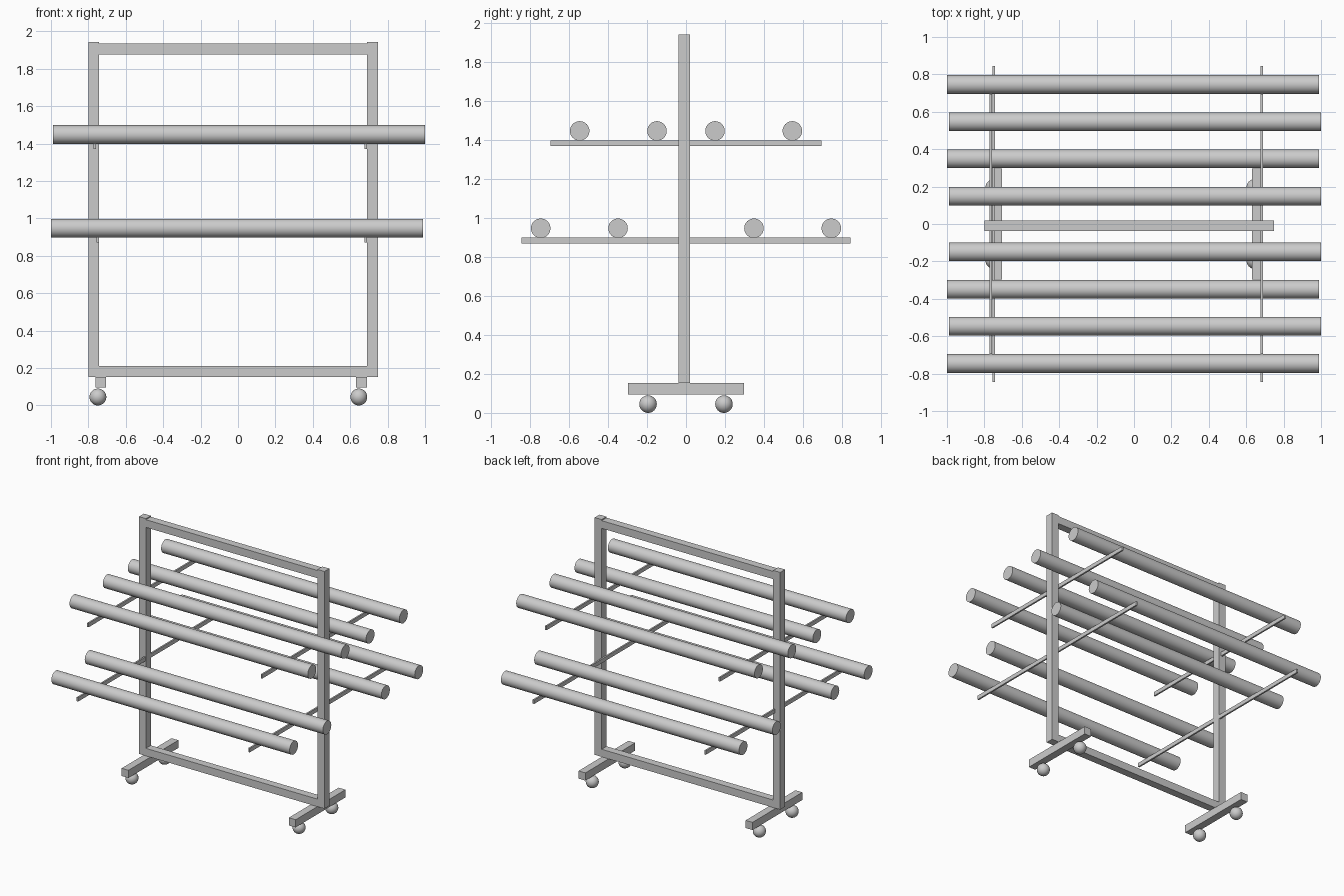
import bpy
import math

cube = bpy.data.objects.get("Cube")
if cube:
    bpy.data.objects.remove(cube, do_unlink=True)

grey = bpy.data.materials.new("light_grey")
grey.use_nodes = True
colour = (0.6, 0.6, 0.6, 1)
grey.diffuse_color = colour
grey.node_tree.nodes["Principled BSDF"].inputs["Base Color"].default_value = colour


def finish(name):
    obj = bpy.context.object
    obj.name = name
    obj.data.materials.append(grey)
    return obj


def box(name, x, y, z):
    """Box given by its (low, high) range on each axis."""
    ranges = (x, y, z)
    bpy.ops.mesh.primitive_cube_add(size=1, location=[(a + b) / 2 for a, b in ranges])
    obj = finish(name)
    size = [b - a for a, b in ranges]
    for v in obj.data.vertices:
        v.co = [c * s for c, s in zip(v.co, size)]


def rod(name, x, y, z, radius=0.05):
    """Round bar lying along x."""
    bpy.ops.mesh.primitive_cylinder_add(
        vertices=48, radius=radius, depth=x[1] - x[0],
        location=((x[0] + x[1]) / 2, y, z), rotation=(0, math.pi / 2, 0))
    finish(name)
    bpy.ops.object.shade_smooth_by_angle()


def wheel(name, x, y, radius=0.045):
    bpy.ops.mesh.primitive_uv_sphere_add(
        segments=32, ring_count=16, radius=radius, location=(x, y, radius))
    finish(name)
    bpy.ops.object.shade_smooth()


# Upright frame
depth = (-0.038, 0.02)
box("right_post", (-0.8, -0.742), depth, (0.21, 1.943))
box("left_post", (0.69, 0.748), depth, (0.21, 1.943))
box("bottom_rail", (-0.8, 0.748), depth, (0.153, 0.21))
box("top_rail", (-0.742, 0.69), depth, (1.877, 1.935))

# Feet with ball wheels
for side, x0, wheel_x in (("right", -0.763, -0.749), ("left", 0.632, 0.646)):
    box(side + "_foot", (x0, x0 + 0.057), (-0.297, 0.297), (0.095, 0.153))
    for end, y in (("front", -0.195), ("back", 0.195)):
        wheel(f"{side}_{end}_wheel", wheel_x, y)

# Two tiers of thin support arms carrying round rods
tiers = (
    ("upper", 1.37, 0.695, -0.772, (-0.989, 1.0), (0.149, 0.546)),
    ("lower", 0.87, 0.844, -0.756, (-1.0, 0.988), (0.349, 0.746)),
)
for tier, z, reach, right_x, span, offsets in tiers:
    for side, x in (("right", right_x), ("left", 0.677)):
        box(f"{tier}_{side}_arm", (x, x + 0.012), (-reach, reach), (z, z + 0.03))
    for place, offset in zip(("inner", "outer"), offsets):
        for end, sign in (("front", -1), ("back", 1)):
            rod(f"{tier}_{end}_{place}_rod", span, sign * offset, z + 0.078)
